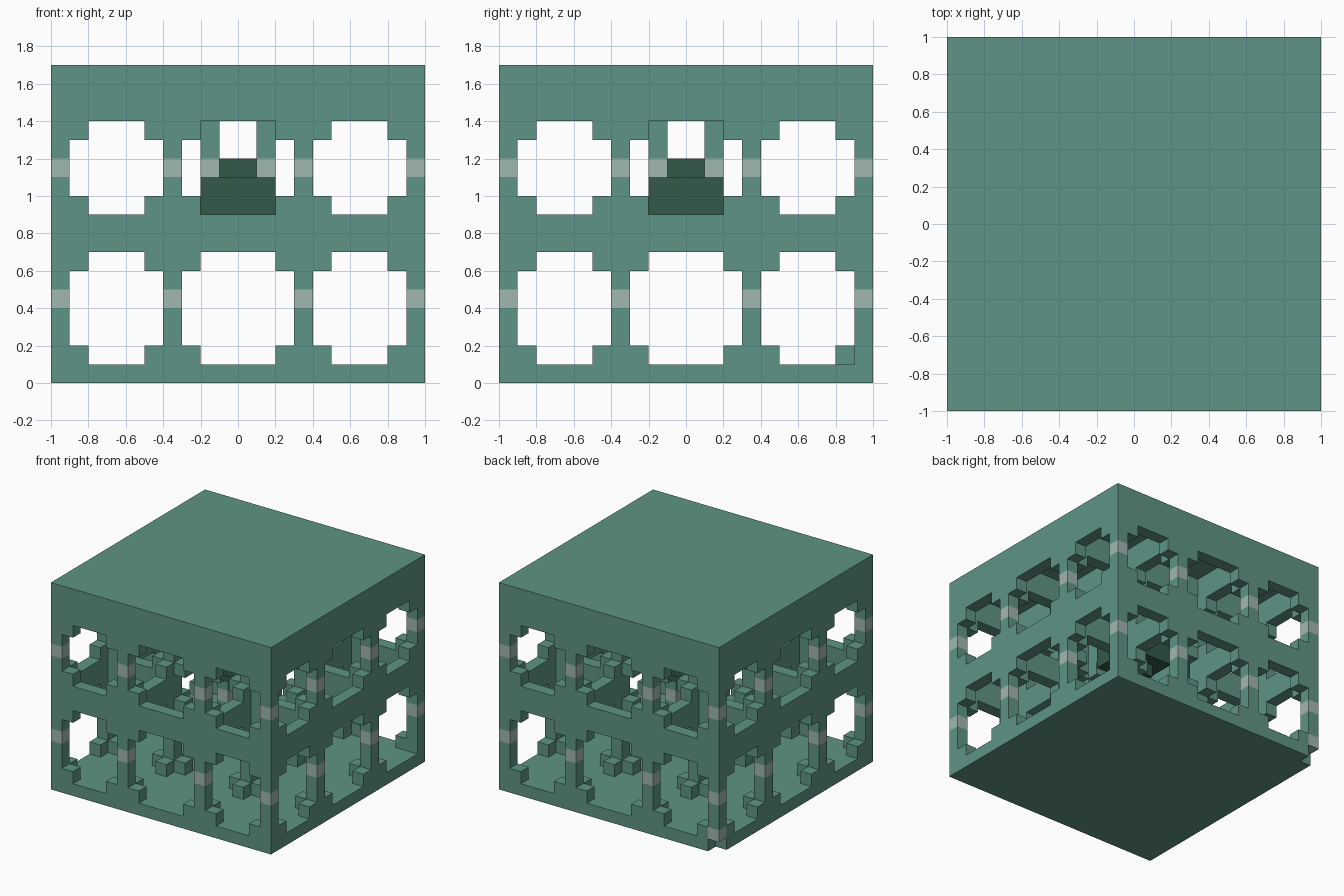
import bpy
import bmesh
from mathutils import Matrix, Vector

cube = bpy.data.objects.get("Cube")
if cube:
    bpy.data.objects.remove(cube, do_unlink=True)


def material(name, rgb):
    m = bpy.data.materials.new(name)
    m.use_nodes = True
    m.diffuse_color = (*rgb, 1)
    m.node_tree.nodes["Principled BSDF"].inputs["Base Color"].default_value = (*rgb, 1)
    return m


teal = material("weathered teal", (0.114, 0.296, 0.238))
pale = material("pale grey green", (0.352, 0.474, 0.436))
dark = material("dark green", (0.034, 0.098, 0.065))


def build(name, boxes, mat):
    """One object made of axis-aligned boxes given as (low corner, high corner)."""
    bm = bmesh.new()
    for low, high in boxes:
        low, high = Vector(low), Vector(high)
        place = Matrix.Translation((low + high) / 2) @ Matrix.Diagonal((*(high - low), 1))
        bmesh.ops.create_cube(bm, size=1, matrix=place)
    mesh = bpy.data.meshes.new(name)
    bm.to_mesh(mesh)
    bm.free()
    mesh.materials.append(mat)
    obj = bpy.data.objects.new(name, mesh)
    bpy.context.collection.objects.link(obj)


def column(x, y, z0, z1, r=0.05):
    return (x - r, y - r, z0), (x + r, y + r, z1)


GRID = (-0.95, -0.35, 0.35, 0.95)
STEPS = ((1, 0), (-1, 0), (0, 1), (0, -1))

# Floor with one chipped corner, and the roof
build("floor_slab", [((-0.9, -1, 0), (1, 1, 0.1)), ((-1, -1, 0), (-0.9, 0.9, 0.1))], teal)
build("roof_slab", [((-1, -1, 1.6), (1, 1, 1.7))], teal)

posts, bands, brackets, middle_beams, top_beams = [], [], [], [], []
for i, x in enumerate(GRID):
    for j, y in enumerate(GRID):
        chipped = i == 0 and j == 3
        # Posts interrupted by pale bands
        posts += [column(x, y, 0.2 if chipped else 0.1, 0.4),
                  column(x, y, 0.5, 1.1), column(x, y, 1.2, 1.6)]
        bands += [column(x, y, 0.4, 0.5), column(x, y, 1.1, 1.2)]
        if chipped:
            bands.append(column(x, y, 0.1, 0.2))
        for dx, dy in STEPS:
            ni, nj = i + dx, j + dy
            if not (0 <= ni < 4 and 0 <= nj < 4):
                continue
            # Corner brackets above and below each beam
            for z in (0.1, 0.6, 0.9, 1.3):
                if (i, j, dy, z) != (3, 3, -1, 0.1):
                    brackets.append(column(x + dx * 0.1, y + dy * 0.1, z, z + 0.1))
            # Beams between neighbouring posts, open well in the middle storey
            if dx + dy > 0:
                nx, ny = GRID[ni], GRID[nj]
                low = (x - 0.05 + dx * 0.1, y - 0.05 + dy * 0.1)
                high = (nx + 0.05 - dx * 0.1, ny + 0.05 - dy * 0.1)
                if not all(k in (1, 2) for k in (i, j, ni, nj)):
                    middle_beams.append(((*low, 0.7), (*high, 0.9)))
                top_beams.append(((*low, 1.4), (*high, 1.6)))

build("posts", posts, teal)
build("post_bands", bands, pale)
build("brackets", brackets, teal)
build("middle_beams", middle_beams, teal)
build("top_beams", top_beams, teal)

# Hanging core with four hangers
build("core", [column(0, 0, 0.9, 1.1, 0.2), column(0, 0, 1.1, 1.2, 0.1),
               column(0, 0, 0.8, 0.9, 0.1)], dark)
corners = [(sx * 0.15, sy * 0.15) for sx in (-1, 1) for sy in (-1, 1)]
build("core_hangers", [column(x, y, 1.2, 1.6) for x, y in corners], teal)
build("core_hanger_bands", [column(x, y, 1.1, 1.2) for x, y in corners], pale)
